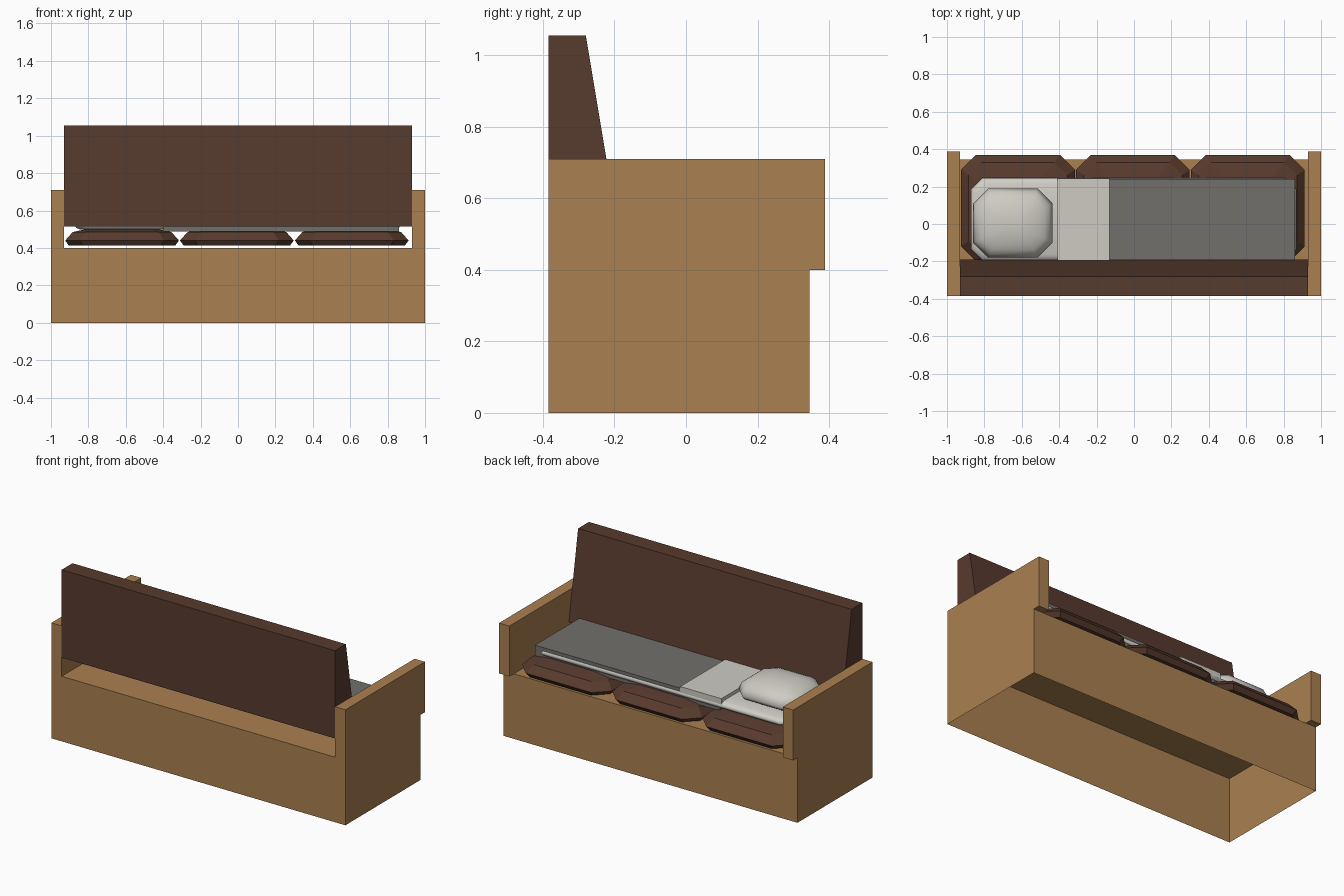
import bpy, bmesh, math

if "Cube" in bpy.data.objects:
    bpy.data.objects.remove(bpy.data.objects["Cube"])


def material(name, rgb):
    m = bpy.data.materials.new(name)
    m.diffuse_color = (*rgb, 1)
    m.use_nodes = True
    m.node_tree.nodes["Principled BSDF"].inputs["Base Color"].default_value = m.diffuse_color
    return m


wood = material("tan_wood", (0.40, 0.215, 0.08))
brown = material("dark_brown_fabric", (0.097, 0.043, 0.027))
grey = material("grey_blanket", (0.17, 0.16, 0.148))
white = material("off_white_linen", (0.62, 0.60, 0.55))


def finish(name, bm, mat, smooth=None):
    bmesh.ops.recalc_face_normals(bm, faces=bm.faces[:])
    me = bpy.data.meshes.new(name)
    bm.to_mesh(me)
    bm.free()
    me.materials.append(mat)
    ob = bpy.data.objects.new(name, me)
    bpy.context.collection.objects.link(ob)
    if smooth:
        bpy.ops.object.select_all(action='DESELECT')
        ob.select_set(True)
        bpy.context.view_layer.objects.active = ob
        bpy.ops.object.shade_smooth_by_angle(angle=math.radians(smooth))
    return ob


def box(name, x, y, z, mat):
    bm = bmesh.new()
    bmesh.ops.create_cube(bm, size=1)
    for v in bm.verts:
        v.co = [r[0] if c < 0 else r[1] for c, r in zip(v.co, (x, y, z))]
    return finish(name, bm, mat)


def pad(name, x, y, rings, chamfer, mat, smooth=None):
    """Soft pad: stacked rectangles with cut corners; rings are (inset, z)."""
    cx, cy = sum(x) / 2, sum(y) / 2
    bm = bmesh.new()
    loops = []
    for inset, z in rings:
        a, b = (x[1] - x[0]) / 2 - inset, (y[1] - y[0]) / 2 - inset
        c = chamfer * min(a, b) / ((y[1] - y[0]) / 2)
        pts = [(a, b - c), (a - c, b), (c - a, b), (-a, b - c),
               (-a, c - b), (c - a, -b), (a - c, -b), (a, c - b)]
        loops.append([bm.verts.new((cx + p, cy + q, z)) for p, q in pts])
    for lo, hi in zip(loops, loops[1:]):
        for i in range(8):
            j = (i + 1) % 8
            bm.faces.new((lo[i], lo[j], hi[j], hi[i]))
    bm.faces.new(loops[0][::-1])
    bm.faces.new(loops[-1])
    return finish(name, bm, mat, smooth)


# Base: thin box, hollow and open underneath
bm = bmesh.new()
bmesh.ops.create_cube(bm, size=1)
for v in bm.verts:
    v.co = (2 * v.co.x, 0.345 if v.co.y > 0 else -0.385, 0.4 if v.co.z > 0 else 0)
bmesh.ops.recalc_face_normals(bm, faces=bm.faces[:])
bmesh.ops.delete(bm, geom=[f for f in bm.faces if f.normal.z < -0.5], context='FACES')
finish("base", bm, wood)

# Armrests overhang the seat front
for side, x in (("left", (-1, -0.93)), ("right", (0.93, 1))):
    box(side + "_armrest", x, (-0.385, 0.388), (0.4, 0.71), wood)

# Backrest: sloped profile extruded along x
bm = bmesh.new()
profile = [(-0.385, 0.515), (-0.19, 0.515), (-0.28, 1.055), (-0.385, 1.055)]
f = bm.faces.new([bm.verts.new((-0.93, y, z)) for y, z in profile])
ext = bmesh.ops.extrude_face_region(bm, geom=[f])
bmesh.ops.translate(bm, vec=(1.86, 0, 0),
                    verts=[g for g in ext["geom"] if isinstance(g, bmesh.types.BMVert)])
finish("backrest", bm, brown)

# Three seat cushions
for i in range(3):
    cx = (i - 1) * 0.614 - 0.006
    pad(f"seat_cushion_{i + 1}", (cx - 0.304, cx + 0.304), (-0.2, 0.37),
        [(0.02, 0.412), (0, 0.44), (0.04, 0.485), (0.12, 0.502)], 0.08, brown)

# Bedding: mattress pad, blanket, folded sheet
pad("mattress_pad", (-0.872, 0.868), (-0.195, 0.246),
    [(0.03, 0.498), (0.006, 0.508), (0, 0.521), (0.006, 0.534), (0.03, 0.545)],
    0.06, white, 50)
box("blanket", (-0.40, 0.86), (-0.192, 0.24), (0.487, 0.555), grey)
box("folded_sheet", (-0.41, -0.13), (-0.194, 0.242), (0.53, 0.566), white)

# Pillow: domed top, shallow underside
dome = [(0.05, 0.545), (0.01, 0.57), (0, 0.59)]
dome += [(0.18 * (1 - math.cos(t)), 0.59 + 0.09 * math.sin(t))
         for t in [math.radians(a) for a in (25, 40, 55, 70, 82)]]
pad("pillow", (-0.86, -0.435), (-0.18, 0.19), dome, 0.08, white, 60)
